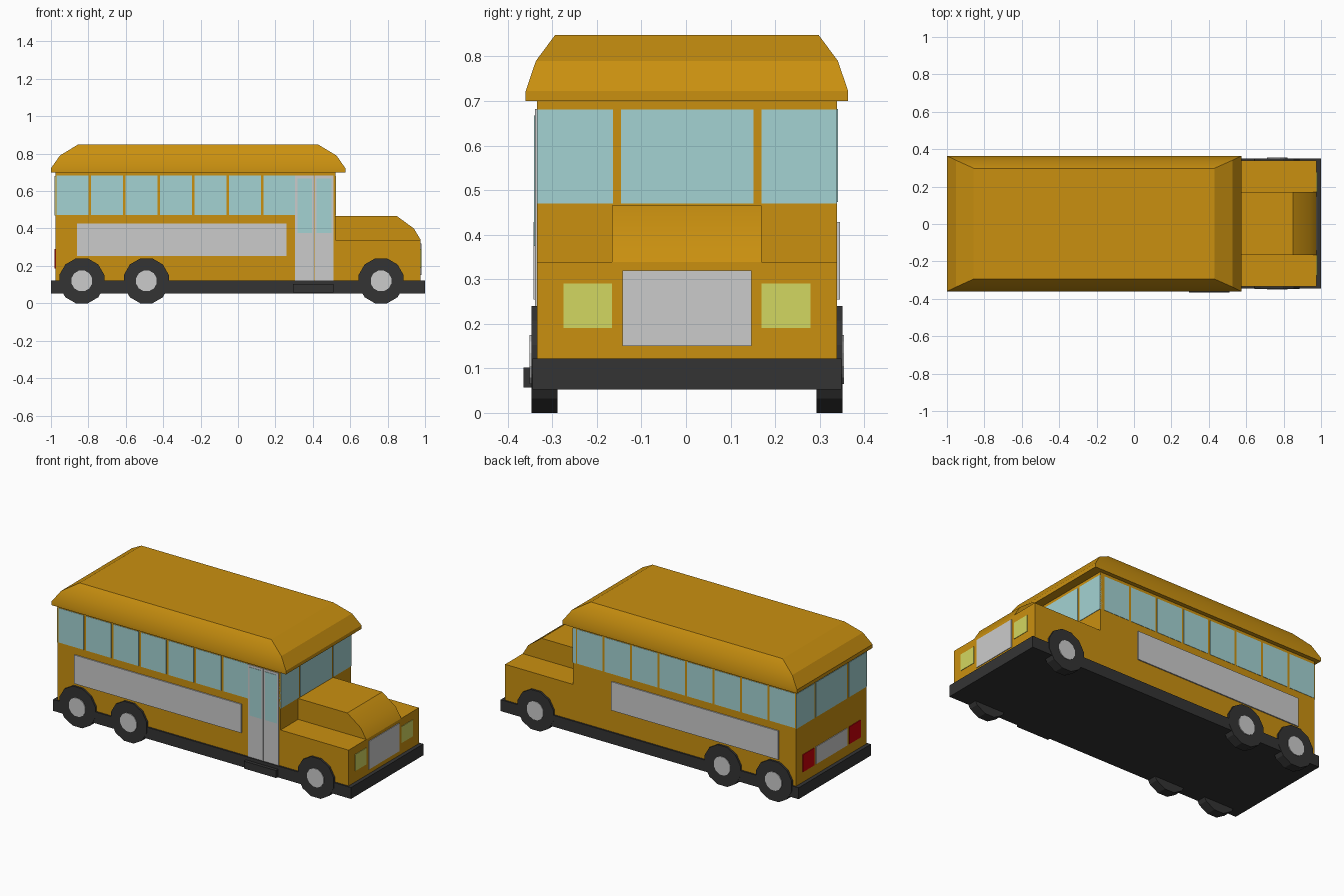
import bpy, bmesh, math
from mathutils import Matrix

if "Cube" in bpy.data.objects:
    bpy.data.objects.remove(bpy.data.objects["Cube"])

C = 0.002  # sideways centre of the bus body


def mat(name, col):
    m = bpy.data.materials.new(name)
    m.diffuse_color = (*col, 1)
    m.use_nodes = True
    m.node_tree.nodes["Principled BSDF"].inputs["Base Color"].default_value = m.diffuse_color
    return m


PAINT = mat("paint", (0.59, 0.28, 0.005))
GLASS = mat("glass", (0.37, 0.65, 0.65))
DARK = mat("rubber", (0.034, 0.034, 0.034))
LAMP = mat("lamp", (0.65, 0.68, 0.12))
RED = mat("red", (0.6, 0.0, 0.003))


def finish(name, bm, m=None):
    bmesh.ops.recalc_face_normals(bm, faces=bm.faces)
    me = bpy.data.meshes.new(name)
    bm.to_mesh(me)
    bm.free()
    ob = bpy.data.objects.new(name, me)
    bpy.context.collection.objects.link(ob)
    if m:
        me.materials.append(m)
    return ob


def smooth(ob, angle):
    bpy.ops.object.select_all(action='DESELECT')
    bpy.context.view_layer.objects.active = ob
    ob.select_set(True)
    bpy.ops.object.shade_smooth_by_angle(angle=math.radians(angle))


def box(name, x, y, z, m=None):
    bm = bmesh.new()
    bmesh.ops.create_cube(bm, size=1)
    for v in bm.verts:
        for i, (a, b) in enumerate((x, y, z)):
            v.co[i] = b if v.co[i] > 0 else a
    return finish(name, bm, m)


def disc(name, x, z, r, y, n, m=None):
    bm = bmesh.new()
    bmesh.ops.create_cone(bm, cap_ends=True, segments=n, radius1=r, radius2=r, depth=abs(y[1] - y[0]),
                          matrix=Matrix.Translation((x, sum(y) / 2, z))
                          @ Matrix.Rotation(math.pi / 2, 4, 'X') @ Matrix.Rotation(math.pi / n, 4, 'Z'))
    return finish(name, bm, m)


def side(s, a, b):
    """y range between two distances from the centre on side s"""
    return tuple(sorted((C + s * a, C + s * b)))


# Chassis skirt, cabin and fenders
box("skirt", (-1, 1), (C - 0.347, C + 0.347), (0.053, 0.122), DARK)
box("cabin", (-0.977, 0.52), (C - 0.337, C + 0.337), (0.12, 0.72), PAINT)
box("fenders", (0.515, 0.977), (C - 0.337, C + 0.337), (0.12, 0.339), PAINT)

# Raised bonnet from a side profile
bm = bmesh.new()
prof = [(0.515, 0.33), (0.515, 0.466), (0.85, 0.466), (0.94, 0.4), (0.977, 0.339), (0.977, 0.33)]
f = bm.faces.new([bm.verts.new((x, C - 0.168, z)) for x, z in prof])
r = bmesh.ops.extrude_face_region(bm, geom=[f])
for v in r["geom"]:
    if isinstance(v, bmesh.types.BMVert):
        v.co.y = C + 0.168
smooth(finish("bonnet", bm, PAINT), 30)

# Roof lofted through shrinking rectangles: back x, front x, half width, z
bm = bmesh.new()
rings = []
for x0, x1, w, z in [(-1, 0.574, 0.362, 0.7), (-1, 0.574, 0.362, 0.722),
                     (-0.952, 0.527, 0.339, 0.79), (-0.857, 0.43, 0.296, 0.848)]:
    rings.append([bm.verts.new((x, C + y, z)) for x, y in ((x0, -w), (x1, -w), (x1, w), (x0, w))])
for a, b in zip(rings, rings[1:]):
    for i in range(4):
        j = (i + 1) % 4
        bm.faces.new((a[i], a[j], b[j], b[i]))
bm.faces.new(rings[0])
bm.faces.new(rings[-1])
smooth(finish("roof", bm, PAINT), 21)

# Side windows, side panels and wheels
for s, tag in ((-1, "right"), (1, "left")):
    for i in range(7 if s < 0 else 8):
        x = -0.97 + i * 0.1845
        box(f"{tag}_window_{i}", (x, x + 0.17), side(s, 0.32, 0.339), (0.473, 0.682), GLASS)
    box(f"{tag}_panel", (-0.86, 0.26), side(s, 0.32, 0.344), (0.254, 0.428))
    for i, x in enumerate((-0.835, -0.49, 0.765)):
        disc(f"{tag}_tyre_{i}", x, 0.12, 0.12 / math.cos(math.pi / 12), side(s, 0.291, 0.349), 12, DARK)
        disc(f"{tag}_hub_{i}", x, 0.12, 0.057, side(s, 0.33, 0.353), 12)

# Folding door with two glazed leaves and a step
for i, x in enumerate((0.305, 0.409)):
    box(f"door_leaf_{i}", (x, x + 0.101), side(-1, 0.32, 0.341), (0.12, 0.682))
    box(f"door_glass_{i}", (x + 0.012, x + 0.09), side(-1, 0.325, 0.343), (0.375, 0.668), GLASS)
box("door_step", (0.295, 0.511), (-0.365, -0.3), (0.057, 0.102), DARK)

# Front and rear windows, lamps
for k, (a, b) in enumerate(((-0.337, -0.166), (-0.148, 0.15), (0.168, 0.337))):
    box(f"windscreen_{k}", (0.5, 0.523), (C + a, C + b), (0.47, 0.681), GLASS)
    box(f"rear_window_{k}", (-0.98, -0.96), (C + a, C + b), (0.47, 0.681), GLASS)
for s, tag in ((-1, "right"), (1, "left")):
    y = side(s, 0.168, 0.277)
    box(f"{tag}_headlamp", (0.96, 0.98), y, (0.19, 0.29), LAMP)
    box(f"{tag}_tail_lamp", (-0.981, -0.96), y, (0.185, 0.29), RED)
box("grille", (0.96, 0.981), (C - 0.145, C + 0.145), (0.15, 0.32))
box("rear_plate", (-0.981, -0.96), (C - 0.15, C + 0.15), (0.185, 0.29))
